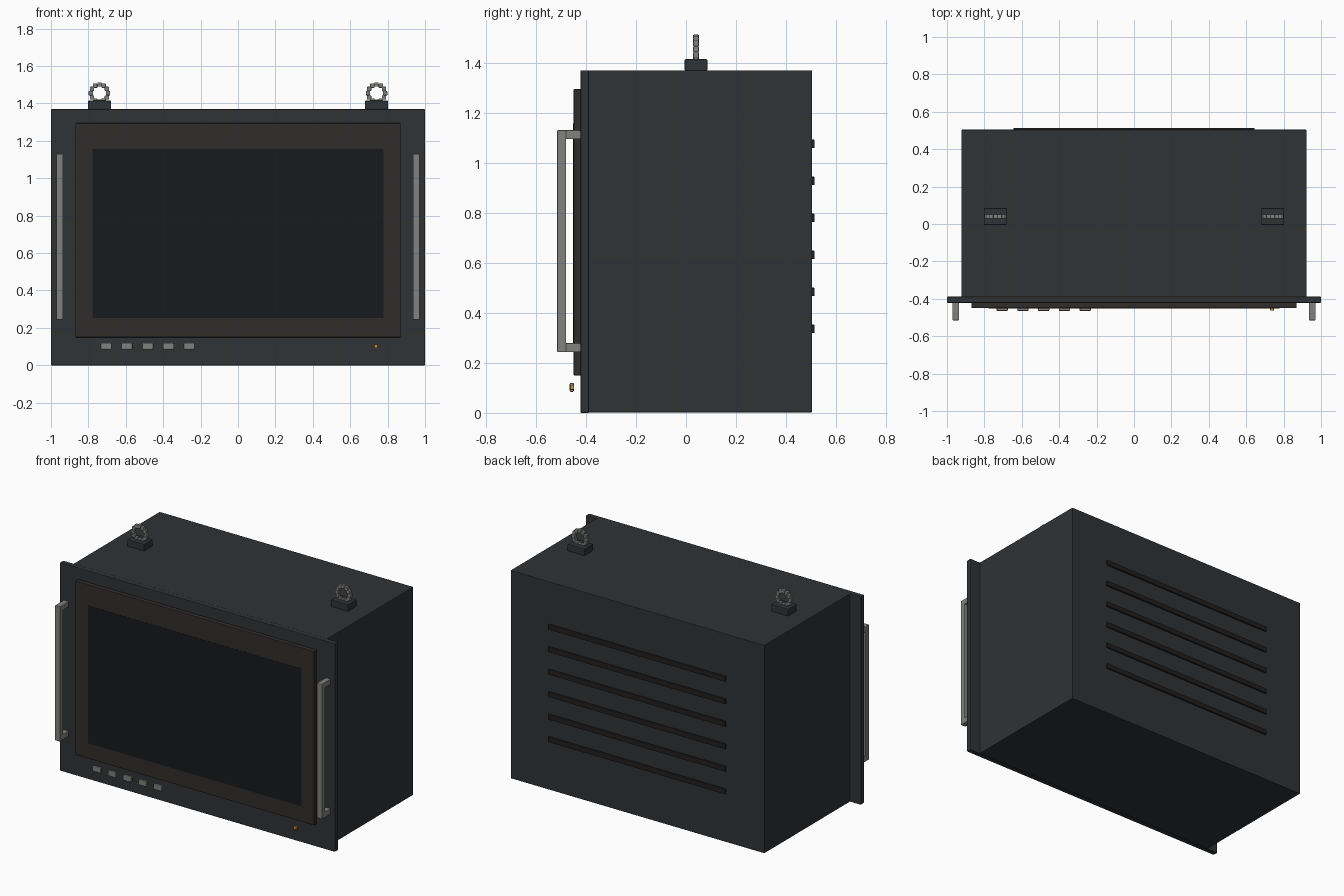
import bpy, math
from mathutils import Matrix, Vector
import bmesh

if "Cube" in bpy.data.objects:
    bpy.data.objects.remove(bpy.data.objects["Cube"])


def material(name, r, g, b):
    m = bpy.data.materials.new(name)
    m.diffuse_color = (r, g, b, 1)
    m.use_nodes = True
    m.node_tree.nodes["Principled BSDF"].inputs["Base Color"].default_value = m.diffuse_color
    return m


CASE = material("case_dark", 0.030, 0.032, 0.035)
BEZEL = material("bezel_brown", 0.030, 0.026, 0.024)
SCREEN = material("screen_black", 0.009, 0.010, 0.011)
SLOT = material("slot_black", 0.016, 0.014, 0.013)
METAL = material("metal_grey", 0.22, 0.22, 0.21)
AMBER = material("amber", 0.60, 0.30, 0.04)


def boxes(name, ranges, mat, bevel=0.0):
    """One object from axis-aligned boxes given as (x0, x1, y0, y1, z0, z1)."""
    bm = bmesh.new()
    for x0, x1, y0, y1, z0, z1 in ranges:
        centre = Vector((x0 + x1, y0 + y1, z0 + z1)) / 2
        size = Matrix.Diagonal((x1 - x0, y1 - y0, z1 - z0, 1))
        bmesh.ops.create_cube(bm, size=1, matrix=Matrix.Translation(centre) @ size)
    me = bpy.data.meshes.new(name)
    bm.to_mesh(me)
    bm.free()
    me.materials.append(mat)
    ob = bpy.data.objects.new(name, me)
    bpy.context.collection.objects.link(ob)
    if bevel:
        mod = ob.modifiers.new("bevel", 'BEVEL')
        mod.width = bevel
        mod.segments = 2
    return ob


# Cabinet, front flange, bezel and screen
boxes("cabinet", [(-0.923, 0.923, -0.39, 0.504, 0.002, 1.37)], CASE, 0.003)
boxes("front_panel", [(-1, 1, -0.422, -0.388, 0, 1.37)], CASE, 0.004)
boxes("bezel", [(-0.869, 0.869, -0.45, -0.42, 0.15, 1.295)], BEZEL, 0.004)
boxes("screen", [(-0.777, 0.777, -0.451, -0.44, 0.252, 1.157)], SCREEN)

# Row of buttons and the indicator lamp
boxes("buttons", [(x - 0.03, x + 0.03, -0.465, -0.448, 0.084, 0.120)
                  for x in (-0.705 + 0.111 * i for i in range(5))], METAL, 0.005)
boxes("indicator_lamp", [(0.728, 0.748, -0.463, -0.447, 0.092, 0.112)], AMBER, 0.003)

# Rear ventilation ribs
boxes("vent_ribs", [(-0.645, 0.645, 0.495, 0.514, z - 0.017, z + 0.017)
                    for z in (0.336 + 0.148 * i for i in range(6))], SLOT, 0.003)

for side, s in (("left", -1), ("right", 1)):
    # Handle: grip bar with a standoff at each end
    x = 0.953 * s
    a, b = x - 0.018, x + 0.018
    boxes(side + "_handle", [(a, b, -0.515, -0.479, 0.243, 1.131),
                             (a, b, -0.481, -0.422, 0.243, 0.279),
                             (a, b, -0.481, -0.422, 1.095, 1.131)], METAL, 0.003)

    # Lifting eye: block with a ring of small cubes
    x, y = 0.741 * s, 0.04
    boxes(side + "_eye_base", [(x - 0.062, x + 0.062, y - 0.045, y + 0.045, 1.368, 1.415)],
          CASE, 0.004)
    h = 0.0115
    ring = []
    for i in range(12):
        t = math.tau * i / 12
        cx, cz = x + 0.046 * math.cos(t), 1.455 + 0.046 * math.sin(t)
        ring.append((cx - h, cx + h, y - h, y + h, cz - h, cz + h))
    boxes(side + "_eye_ring", ring, METAL, 0.003)
